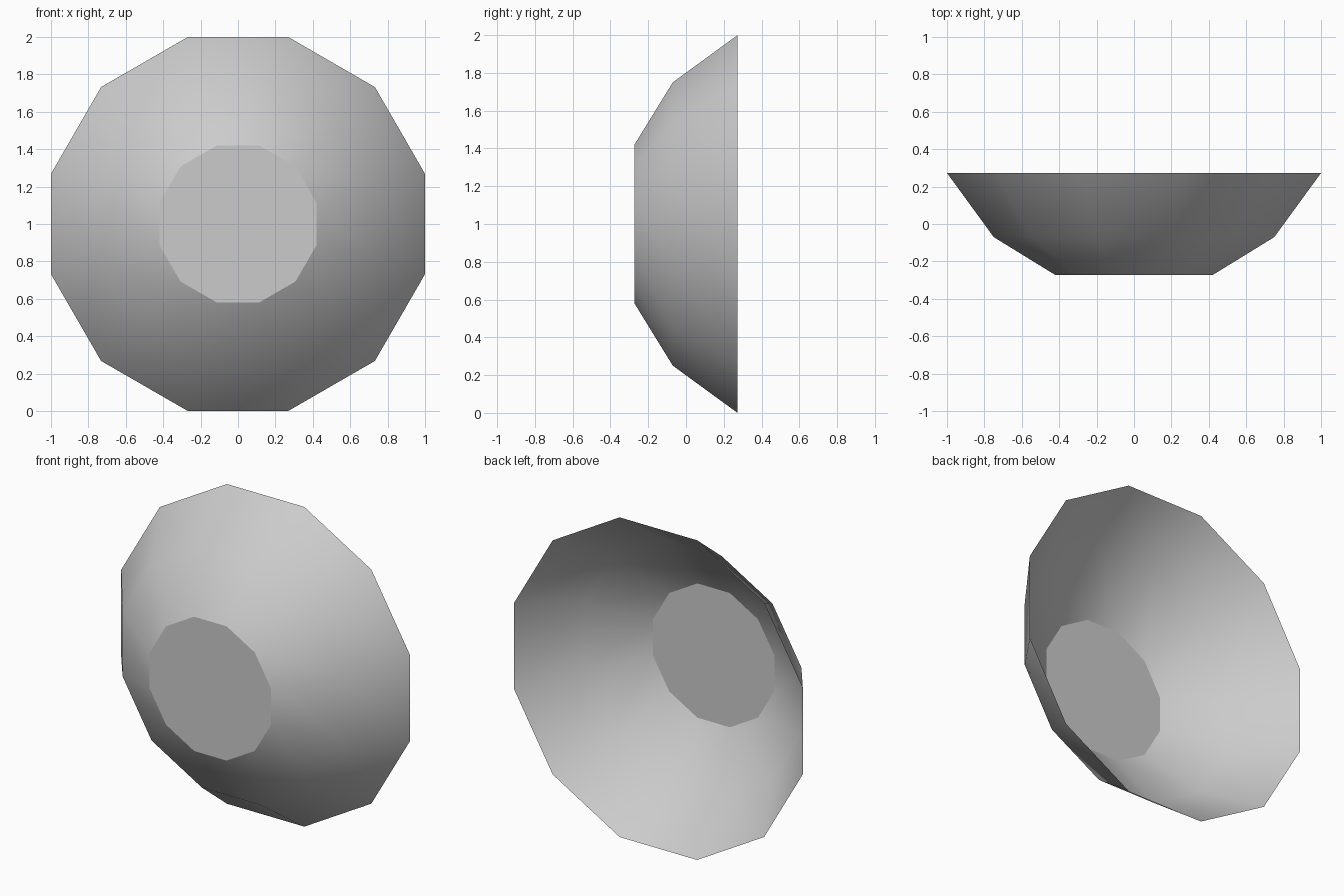
import bpy
import bmesh
from math import cos, sin, pi

cube = bpy.data.objects.get("Cube")
if cube:
    bpy.data.objects.remove(cube, do_unlink=True)

SIDES = 12
# Half-width across flats and depth of each ring, floor to rim
PROFILE = [(0.42, -0.273), (0.75, -0.07), (1.0, 0.273)]

grey = bpy.data.materials.new("light_grey")
grey.use_nodes = True
grey.diffuse_color = (0.6, 0.6, 0.6, 1)
grey.node_tree.nodes["Principled BSDF"].inputs["Base Color"].default_value = (0.6, 0.6, 0.6, 1)

bm = bmesh.new()


def ring(half_width, y):
    radius = half_width / cos(pi / SIDES)
    angles = [(i + 0.5) * 2 * pi / SIDES for i in range(SIDES)]
    return [bm.verts.new((radius * cos(a), y, 1 + radius * sin(a))) for a in angles]


rings = [ring(*p) for p in PROFILE]

# Flat floor with a crisp edge
floor = bm.faces.new(rings[0])
for edge in floor.edges:
    edge.smooth = False

# Smooth flaring wall, open at the rim
for inner, outer in zip(rings, rings[1:]):
    for i in range(SIDES):
        j = (i + 1) % SIDES
        wall = bm.faces.new((inner[j], inner[i], outer[i], outer[j]))
        wall.smooth = True

# Point the faces outward
bm.normal_update()
if floor.normal.y > 0:
    bmesh.ops.reverse_faces(bm, faces=bm.faces[:])

mesh = bpy.data.meshes.new("bowl")
bm.to_mesh(mesh)
bm.free()
mesh.materials.append(grey)
bowl = bpy.data.objects.new("bowl", mesh)
bpy.context.collection.objects.link(bowl)
